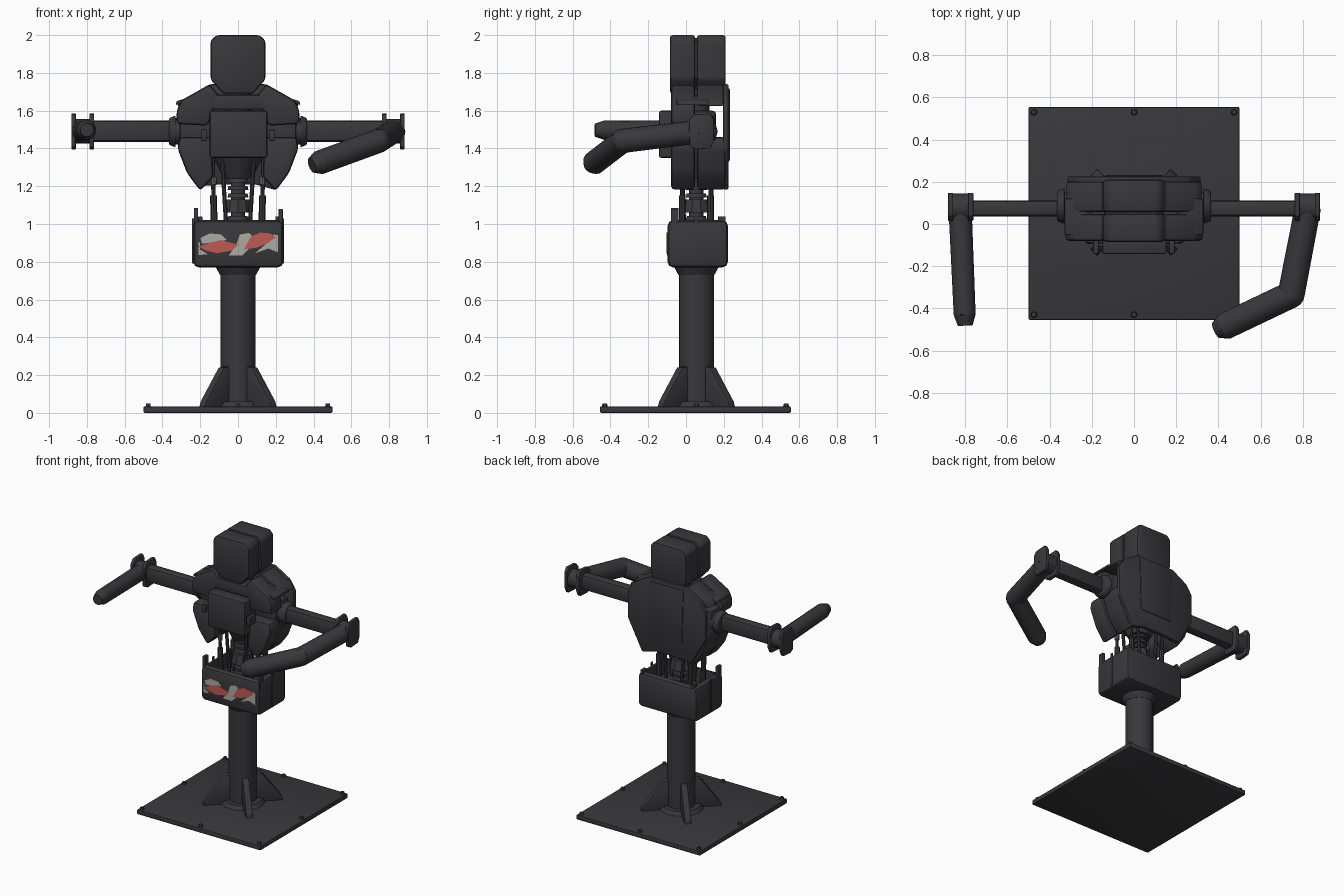
import bpy, bmesh, math
from mathutils import Vector, Matrix

if "Cube" in bpy.data.objects:
    bpy.data.objects.remove(bpy.data.objects["Cube"])


def mat(name, c):
    m = bpy.data.materials.new(name)
    m.diffuse_color = (*c, 1)
    m.use_nodes = True
    m.node_tree.nodes["Principled BSDF"].inputs["Base Color"].default_value = m.diffuse_color
    return m


DARK = mat("charcoal", (0.040, 0.040, 0.045))
GREY = mat("piston grey", (0.12, 0.12, 0.13))
WHITE = mat("dirty white", (0.42, 0.40, 0.37))
RED = mat("faded red", (0.52, 0.10, 0.09))


def finish(bm, name, m=DARK, smooth=True):
    bmesh.ops.recalc_face_normals(bm, faces=bm.faces)
    me = bpy.data.meshes.new(name)
    bm.to_mesh(me)
    bm.free()
    me.materials.append(m)
    ob = bpy.data.objects.new(name, me)
    bpy.context.collection.objects.link(ob)
    if smooth:
        bpy.ops.object.select_all(action='DESELECT')
        ob.select_set(True)
        bpy.context.view_layer.objects.active = ob
        bpy.ops.object.shade_smooth_by_angle(angle=math.radians(35))
    return ob


def bevel(bm, w, seg=2):
    if w > 0:
        bmesh.ops.bevel(bm, geom=bm.edges[:], offset=w, segments=seg,
                        affect='EDGES', profile=0.5, clamp_overlap=True)


def box(name, x, y, z, w=0.0, m=DARK, well=0):
    """Rounded box from axis ranges; well sinks an open hollow into the top."""
    bm = bmesh.new()
    bmesh.ops.create_cube(bm, size=1)
    for v in bm.verts:
        v.co = Vector([r[0] + (c + .5) * (r[1] - r[0]) for r, c in zip((x, y, z), v.co)])
    bevel(bm, w)
    if well:
        top = max(bm.faces, key=lambda f: f.calc_center_median().z + f.calc_area())
        bmesh.ops.inset_region(bm, faces=[top], thickness=0.012)
        bmesh.ops.inset_region(bm, faces=[top], thickness=0.004)
        for v in top.verts:
            v.co.z -= well
    return finish(bm, name, m)


def prism(name, pts, a, b, axis='y', w=0.0, m=DARK, side=1):
    """Extrude an outline: (x, z) points along y, or (y, z) points along x."""
    bm = bmesh.new()
    at = (lambda p, d: (p[0] * side, d, p[1])) if axis == 'y' else (lambda p, d: (d * side, p[0], p[1]))
    va = [bm.verts.new(at(p, a)) for p in pts]
    vb = [bm.verts.new(at(p, b)) for p in pts]
    n = len(pts)
    bm.faces.new(va)
    bm.faces.new(vb[::-1])
    for i in range(n):
        bm.faces.new((va[i], vb[i], vb[(i + 1) % n], va[(i + 1) % n]))
    bmesh.ops.recalc_face_normals(bm, faces=bm.faces)
    bevel(bm, w)
    return finish(bm, name, m)


def rod(name, p, q, r1, r2=None, n=16, w=0.0, m=DARK):
    p, q = Vector(p), Vector(q)
    d = q - p
    mtx = Matrix.Translation((p + q) / 2) @ d.to_track_quat('Z', 'Y').to_matrix().to_4x4()
    bm = bmesh.new()
    bmesh.ops.create_cone(bm, cap_ends=True, segments=n, radius1=r1,
                          radius2=r1 if r2 is None else r2, depth=d.length, matrix=mtx)
    if w:
        rims = [e for e in bm.edges if any(len(f.verts) > 4 for f in e.link_faces)]
        bmesh.ops.bevel(bm, geom=rims, offset=w, segments=2, affect='EDGES', profile=0.5)
    return finish(bm, name, m)


CY = 0.055  # depth of the centre line

# Base plate with corner bolts
box("base_plate", (-.5, .5), (-.455, .555), (0, .034), .006)
for i, x in enumerate((-.475, 0, .475)):
    for j, y in enumerate((-.43, CY, .53)):
        if (i, j) != (1, 1):
            rod(f"base_bolt_{i}{j}", (x, y, .03), (x, y, .05), .017, .012, 6)

# Column with four diagonal gussets
rod("column", (0, CY, .03), (0, CY, .77), .093, n=20)
rod("column_collar", (0, CY, .73), (0, CY, .785), .095, .125, 20)
rod("column_foot", (0, CY, .03), (0, CY, .06), .15, .13, 20)
for i in range(4):
    g = prism(f"gusset_{i}", [(.05, .03), (.27, .03), (.26, .06), (.125, .24), (.05, .25)], -.022, .022, w=.004)
    g.rotation_euler.z = math.radians(45 + 90 * i)
    g.location.y = CY

# Pelvis tub, corner posts and seam
box("pelvis_tub", (-.237, .24), (-.098, .222), (.77, 1.02), .03, well=.1)
for i, (x, y, h) in enumerate(((-.222, -.06, 1.085), (.226, -.06, 1.08), (-.2, .19, 1.04), (.21, .19, 1.04))):
    box(f"pelvis_post_{i}", (x - .011, x + .011), (y - .02, y + .02), (.96, h), .003)
for s in (-1, 1):
    box("pelvis_side_strip", (s * .238 - .005, s * .238 + .005), (.045, .063), (.79, 1.03), .002)

# Painted wavy stripes on the pelvis front
whites = [[(-.232, .835), (-.16, .84), (-.2, .865), (-.2, .90), (-.232, .905)],
          [(-.2, .925), (-.15, .95), (-.09, .945), (-.06, .915), (-.12, .905), (-.19, .895)],
          [(-.05, .832), (.02, .832), (.06, .87), (.08, .93), (.06, .953), (.01, .945), (-.01, .89)],
          [(.09, .845), (.16, .87), (.235, .85), (.235, .94), (.19, .945), (.16, .905)]]
reds = [[(-.225, .88), (-.15, .90), (-.09, .915), (0, .89), (-.03, .86), (-.11, .845), (-.17, .86)],
        [(.03, .865), (.07, .935), (.12, .955), (.17, .95), (.2, .93), (.16, .90), (.1, .875)]]
for group, m, d in ((whites, WHITE, .101), (reds, RED, .103)):
    for i, p in enumerate(group):
        p = [(max(-.21, min(.213, x)), z) for x, z in p]
        prism(f"{m.name}_stripe_{i}".replace(" ", "_"), p, -d, -.096, m=m)

# Waist spine, discs and actuator rods
rod("waist_core", (0, CY, .9), (0, CY, 1.4), .038, n=12)
for i in range(8):
    z = .98 + i * .04
    rod(f"spine_disc_{i}", (0, CY, z), (0, CY, z + .022), .056, .05, 12)
rod("waist_joint", (0, CY, 1.06), (0, CY, 1.13), .08, .065, 10)
rod("rib_cone", (0, CY, 1.24), (0, CY, 1.37), .075, .14, 12)
for s in (-1, 1):
    for j, y in enumerate((-.02, .13)):
        rod(f"waist_rod_{j}", (s * .125, y, .93), (s * .135, y, 1.38), .011, n=8)
        rod(f"waist_sleeve_{j}", (s * .125, y, .95), (s * .13, y, 1.15), .018, n=8)
        rod(f"waist_cable_{j}", (s * .06, y + .01, .95), (s * .085, y, 1.36), .012, n=8)
    rod("piston_sleeve", (s * .128, -.022, 1.21), (s * .129, -.022, 1.25), .016, n=8, m=GREY)

# Torso: chest block, inner frame, neck and back plate
box("chest_block", (-.15, .155), (-.143, -.05), (1.35, 1.6), .012)
for s in (-1, 1):
    box("chest_edge_rail", (s * .18 - .014, s * .18 + .014), (-.14, -.07), (1.44, 1.5), .004)
box("torso_core", (-.14, .14), (-.06, .16), (1.36, 1.6), .02)
box("collar_front", (-.14, .14), (-.078, .04), (1.605, 1.685), .012)
rod("neck", (0, CY, 1.55), (0, CY, 1.75), .07, n=14)
prism("back_plate", [(-.15, 1.74), (.15, 1.74), (.27, 1.67), (.315, 1.60), (.315, 1.40), (.2, 1.18), (.09, 1.21),
                     (-.09, 1.21), (-.2, 1.2), (-.315, 1.40), (-.315, 1.60), (-.27, 1.67)], .195, .226, w=.01)
prism("back_mid_panel", [(-.14, 1.72), (.14, 1.72), (.13, 1.33), (-.13, 1.33)], .205, .232, w=.01)

# Mirrored armour pads around each shoulder, arm sockets
upper = [(.10, 1.68), (.15, 1.74), (.30, 1.655), (.325, 1.60), (.325, 1.53), (.16, 1.52)]
lower = [(.14, 1.46), (.31, 1.46), (.32, 1.40), (.27, 1.27), (.2, 1.175), (.13, 1.25)]
for s in (-1, 1):
    prism("shoulder_pad_front", upper, -.08, .048, w=.018, side=s)
    prism("shoulder_pad_back", [(x, max(z, 1.625)) for x, z in upper[:4]] + [(.12, 1.625)],
          .058, .2, w=.012, side=s)
    prism("flank_pad_front", lower, -.08, .048, w=.018, side=s)
    prism("flank_pad_back", lower, .058, .21, w=.018, side=s)
    prism("shoulder_flap", [(.2, 1.69), (.325, 1.65), (.33, 1.63), (.2, 1.665)], -.05, .12, w=.004, side=s)
    box("shoulder_block", sorted((s * .12, s * .31)), (.0, .15), (1.42, 1.58), .02)
    rod("shoulder_disc", (s * .33, .085, 1.49), (s * .365, .085, 1.49), .085, .07, 12, .006)
    rod("shoulder_ring", (s * .30, .08, 1.49), (s * .335, .08, 1.49), .07, n=16)

    # Upper arm and elbow bracket
    box("upper_arm", sorted((s * .34, s * .84)), (.036, .112), (1.435, 1.548), .022)
    bracket = [(.02, 1.41), (.05, 1.395), (.13, 1.40), (.148, 1.44), (.148, 1.55),
               (.13, 1.585), (.04, 1.58), (.015, 1.55)]
    prism("elbow_plate_inner", bracket, .762, .787, 'x', .004, side=s)
    prism("elbow_plate_outer", bracket, .858, .882, 'x', .004, side=s)
    rod("elbow_hub", (s * .78, .08, 1.49), (s * .865, .08, 1.49), .065, n=16)

# Left forearm: straight ahead
rod("left_forearm", (-.825, .08, 1.49), (-.803, -.43, 1.497), .055, .052, 16)
rod("left_forearm_tip", (-.803, -.43, 1.497), (-.80, -.482, 1.497), .052, .035, 16)

# Right forearm: bent inwards and down
bend, end = (.745, -.335, 1.44), (.43, -.485, 1.325)
rod("right_forearm", (.825, .08, 1.49), bend, .062, .064, 16)
bm = bmesh.new()
bmesh.ops.create_uvsphere(bm, u_segments=16, v_segments=8, radius=.064, matrix=Matrix.Translation(bend))
finish(bm, "right_wrist")
rod("right_hand", bend, end, .064, .064, 16)
d = (Vector(end) - Vector(bend)).normalized()
rod("right_hand_tip", end, Vector(end) + d * .045, .064, .042, 16)

# Head: front and back shells with cut lower corners
face = [(-.145, 1.97), (-.115, 2.0), (.115, 2.0), (.145, 1.97), (.145, 1.765), (.08, 1.69), (-.08, 1.69), (-.145, 1.765)]
prism("head_front", face, -.085, .048, w=.014)
prism("head_back", face, .058, .21, w=.014)
prism("head_core", [(x * .9, 1.845 + (z - 1.845) * .9) for x, z in face], .0, .12)
